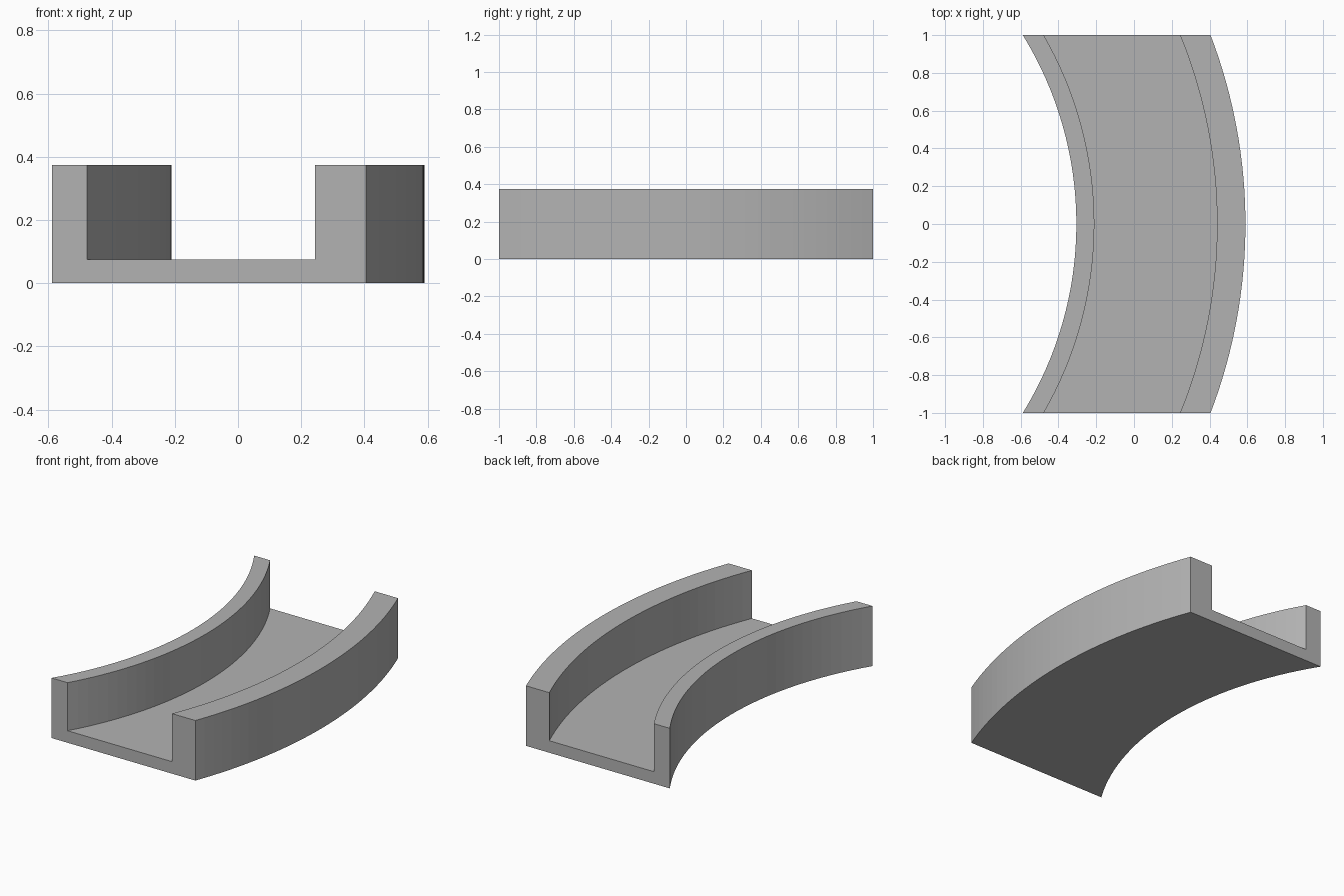
import bpy, bmesh, math

if "Cube" in bpy.data.objects:
    bpy.data.objects.remove(bpy.data.objects["Cube"], do_unlink=True)

CENTRE_X = -2.21          # common centre of all the arcs
HALF_LENGTH = 1.0         # ends are cut square at y = -1 and y = 1
SEGMENTS = 32
R_INNER, R_INNER_FACE, R_OUTER_FACE, R_OUTER = 1.905, 2.0, 2.65, 2.8
FLOOR, TOP = 0.075, 0.375

# Grey material
grey = bpy.data.materials.new("grey")
grey.use_nodes = True
colour = (0.45, 0.45, 0.45, 1)
grey.diffuse_color = colour
grey.node_tree.nodes["Principled BSDF"].inputs["Base Color"].default_value = colour

# U-shaped channel section as (radius, height)
section = [(R_INNER, 0), (R_OUTER, 0), (R_OUTER, TOP), (R_OUTER_FACE, TOP),
           (R_OUTER_FACE, FLOOR), (R_INNER_FACE, FLOOR),
           (R_INNER_FACE, TOP), (R_INNER, TOP)]


def arc_point(radius, t):
    """Point on an arc that ends exactly on the square-cut end planes."""
    angle = t * math.asin(HALF_LENGTH / radius)
    return CENTRE_X + radius * math.cos(angle), radius * math.sin(angle)


# Sweep the section along the curve
bm = bmesh.new()
rings = []
for i in range(SEGMENTS + 1):
    t = 2 * i / SEGMENTS - 1
    rings.append([bm.verts.new((*arc_point(r, t), z)) for r, z in section])
for a, b in zip(rings, rings[1:]):
    for k in range(len(section)):
        n = (k + 1) % len(section)
        bm.faces.new((a[k], a[n], b[n], b[k]))

# Flat square-cut ends
bm.faces.new(rings[0])
bm.faces.new(rings[-1])
bmesh.ops.recalc_face_normals(bm, faces=bm.faces)

mesh = bpy.data.meshes.new("curved_channel")
bm.to_mesh(mesh)
bm.free()
mesh.materials.append(grey)
channel = bpy.data.objects.new("curved_channel", mesh)
bpy.context.collection.objects.link(channel)
